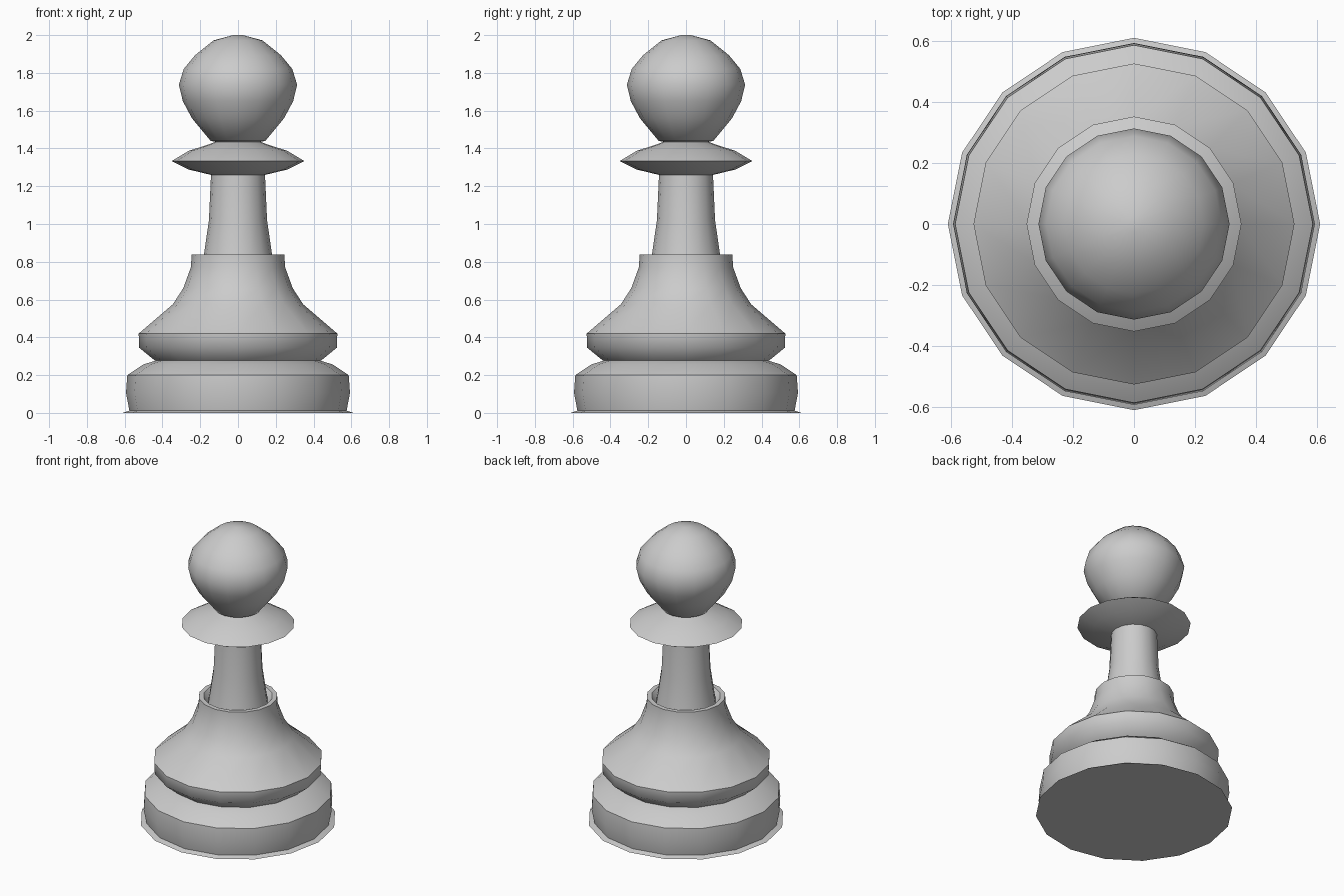
import bpy, bmesh, math

if "Cube" in bpy.data.objects:
    bpy.data.objects.remove(bpy.data.objects["Cube"])

SIDES = 16


def lathe(name, profile):
    """Revolve a (radius, height) profile around z; zero radius makes a pole."""
    bm = bmesh.new()
    rings = []
    for r, z in profile:
        n = 1 if r == 0 else SIDES
        rings.append([bm.verts.new((r * math.cos(2 * math.pi * i / SIDES),
                                    r * math.sin(2 * math.pi * i / SIDES), z))
                      for i in range(n)])
    for a, b in zip(rings, rings[1:]):
        for i in range(SIDES):
            j = (i + 1) % SIDES
            quad = [a[i % len(a)], a[j % len(a)], b[j % len(b)], b[i % len(b)]]
            bm.faces.new(list(dict.fromkeys(quad)))
    bmesh.ops.recalc_face_normals(bm, faces=bm.faces)
    mesh = bpy.data.meshes.new(name)
    bm.to_mesh(mesh)
    bm.free()
    obj = bpy.data.objects.new(name, mesh)
    bpy.context.collection.objects.link(obj)
    bpy.ops.object.select_all(action='DESELECT')
    obj.select_set(True)
    bpy.context.view_layer.objects.active = obj
    bpy.ops.object.shade_smooth_by_angle(angle=math.radians(50))
    return obj


# Foot with thin bottom brim
lathe("base", [(0, 0), (0.61, 0), (0.575, 0.012), (0.593, 0.106), (0.586, 0.2),
               (0.50, 0.257), (0.425, 0.28)])

# Flared body with a shallow recess around the stem
lathe("body", [(0.425, 0.28), (0.44, 0.277), (0.523, 0.345), (0.526, 0.42),
               (0.345, 0.575), (0.29, 0.66), (0.25, 0.77), (0.245, 0.838),
               (0.215, 0.838), (0.187, 0.80)])

# Tapered stem
lathe("stem", [(0.187, 0.80), (0.18, 0.84), (0.154, 1.02), (0.143, 1.26)])

# Disc collar
lathe("collar", [(0.143, 1.26), (0.26, 1.288), (0.352, 1.333), (0.26, 1.388),
                 (0.165, 1.418), (0.12, 1.435)])

# Pear-shaped head
lathe("head", [(0.12, 1.435), (0.145, 1.44), (0.244, 1.56), (0.292, 1.65),
               (0.313, 1.737), (0.288, 1.82), (0.228, 1.893), (0.13, 1.972),
               (0.026, 2.0), (0, 2.0)])
